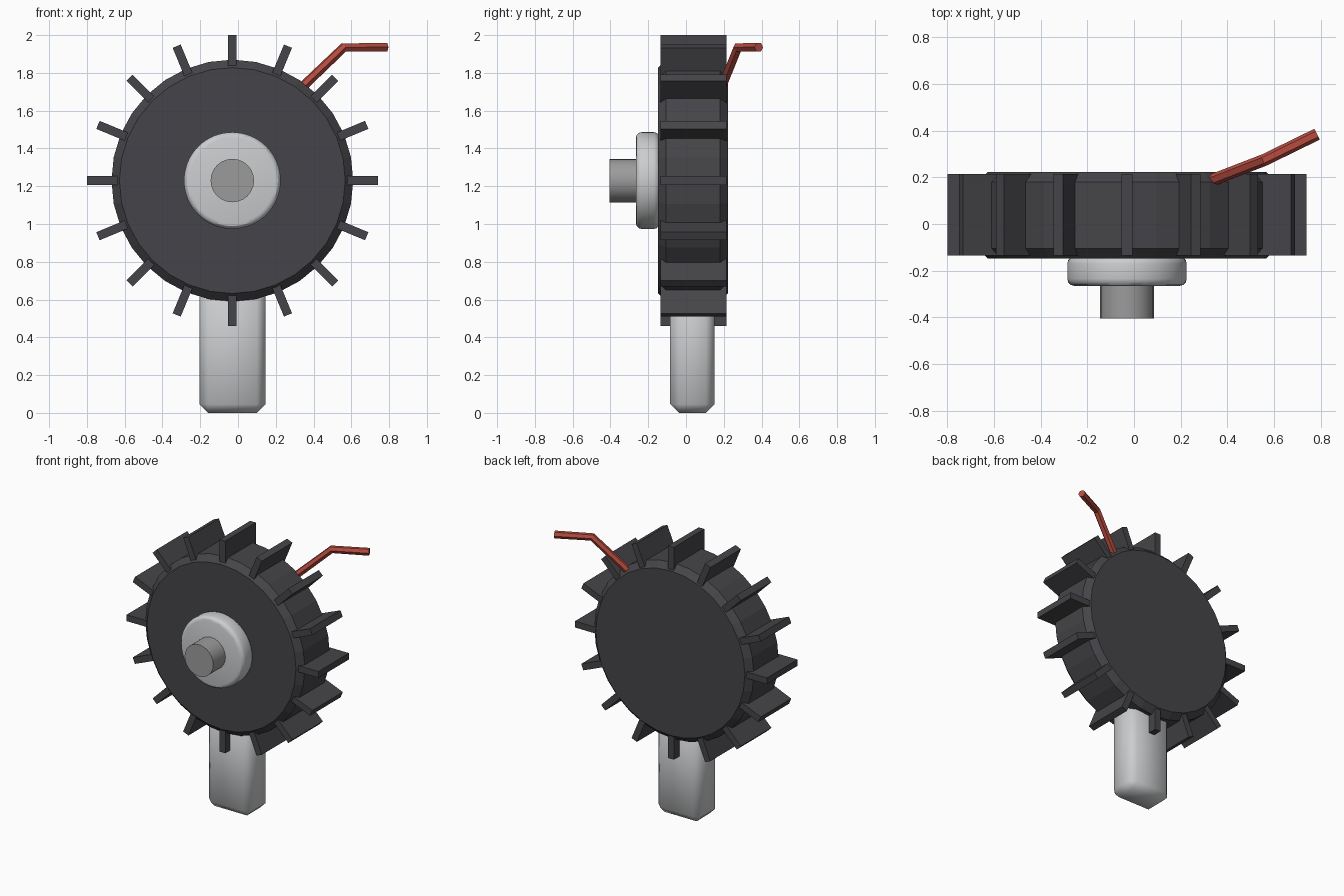
import bpy
import math
from mathutils import Vector, Matrix

cube = bpy.data.objects.get("Cube")
if cube:
    bpy.data.objects.remove(cube, do_unlink=True)

CX, CY, CZ = -0.03, 0.037, 1.23      # drum centre


def material(name, rgb):
    m = bpy.data.materials.new(name)
    m.use_nodes = True
    m.diffuse_color = (*rgb, 1)
    m.node_tree.nodes["Principled BSDF"].inputs["Base Color"].default_value = (*rgb, 1)
    return m


charcoal = material("charcoal", (0.06, 0.06, 0.067))
light_grey = material("light grey", (0.6, 0.61, 0.62))
mid_grey = material("mid grey", (0.33, 0.33, 0.33))
red = material("red", (0.46, 0.07, 0.05))


def finish(name, mat, bevel=0, segments=1, smooth=None):
    ob = bpy.context.object
    ob.name = name
    ob.data.materials.append(mat)
    bpy.ops.object.transform_apply(location=False, rotation=True, scale=True)
    if bevel:
        mod = ob.modifiers.new("Bevel", "BEVEL")
        mod.width = bevel
        mod.segments = segments
        mod.limit_method = "ANGLE"
        mod.angle_limit = math.radians(40)
        bpy.ops.object.modifier_apply(modifier=mod.name)
    if smooth:
        bpy.ops.object.shade_smooth_by_angle(angle=math.radians(smooth))
    return ob


def disc(name, mat, radius, y0, y1, sides, **kw):
    """Cylinder lying along y, centred on the drum axis."""
    bpy.ops.mesh.primitive_cylinder_add(
        vertices=sides, radius=radius, depth=y1 - y0,
        location=(CX, (y0 + y1) / 2, CZ), rotation=(math.pi / 2, 0, 0))
    return finish(name, mat, **kw)


def box(name, mat, size, loc, rot=(0, 0, 0), **kw):
    bpy.ops.mesh.primitive_cube_add(size=1, location=loc, rotation=rot)
    bpy.context.object.scale = size
    return finish(name, mat, **kw)


# Drum, hub and shaft
disc("drum", charcoal, 0.64, -0.147, 0.222, 32, bevel=0.042)
disc("hub", light_grey, 0.256, -0.265, -0.14, 64, bevel=0.03, segments=3, smooth=30)
disc("shaft", mid_grey, 0.115, -0.405, -0.2, 24, smooth=30)

# Radial fins
FINS, INNER, OUTER = 16, 0.56, 0.77
for i in range(FINS):
    a = i * math.tau / FINS
    mid = (INNER + OUTER) / 2
    box(f"fin_{i + 1}", charcoal, (OUTER - INNER, 0.35, 0.046),
        (CX + mid * math.cos(a), 0.04, CZ + mid * math.sin(a)), (0, -a, 0))

# Support stem
box("stem", light_grey, (0.35, 0.235, 0.7), (CX, 0.034, 0.35), bevel=0.046, smooth=50)

# Bent wire
curve = bpy.data.curves.new("wire", "CURVE")
curve.dimensions = "3D"
curve.bevel_depth = 0.026
curve.bevel_resolution = 1
curve.use_fill_caps = True
path = curve.splines.new("POLY")
points = [(0.34, 0.19, 1.725), (0.56, 0.275, 1.935), (0.785, 0.385, 1.935)]
path.points.add(len(points) - 1)
for p, co in zip(path.points, points):
    p.co = (*co, 1)
path.use_smooth = False
wire = bpy.data.objects.new("wire", curve)
curve.materials.append(red)
bpy.context.collection.objects.link(wire)
